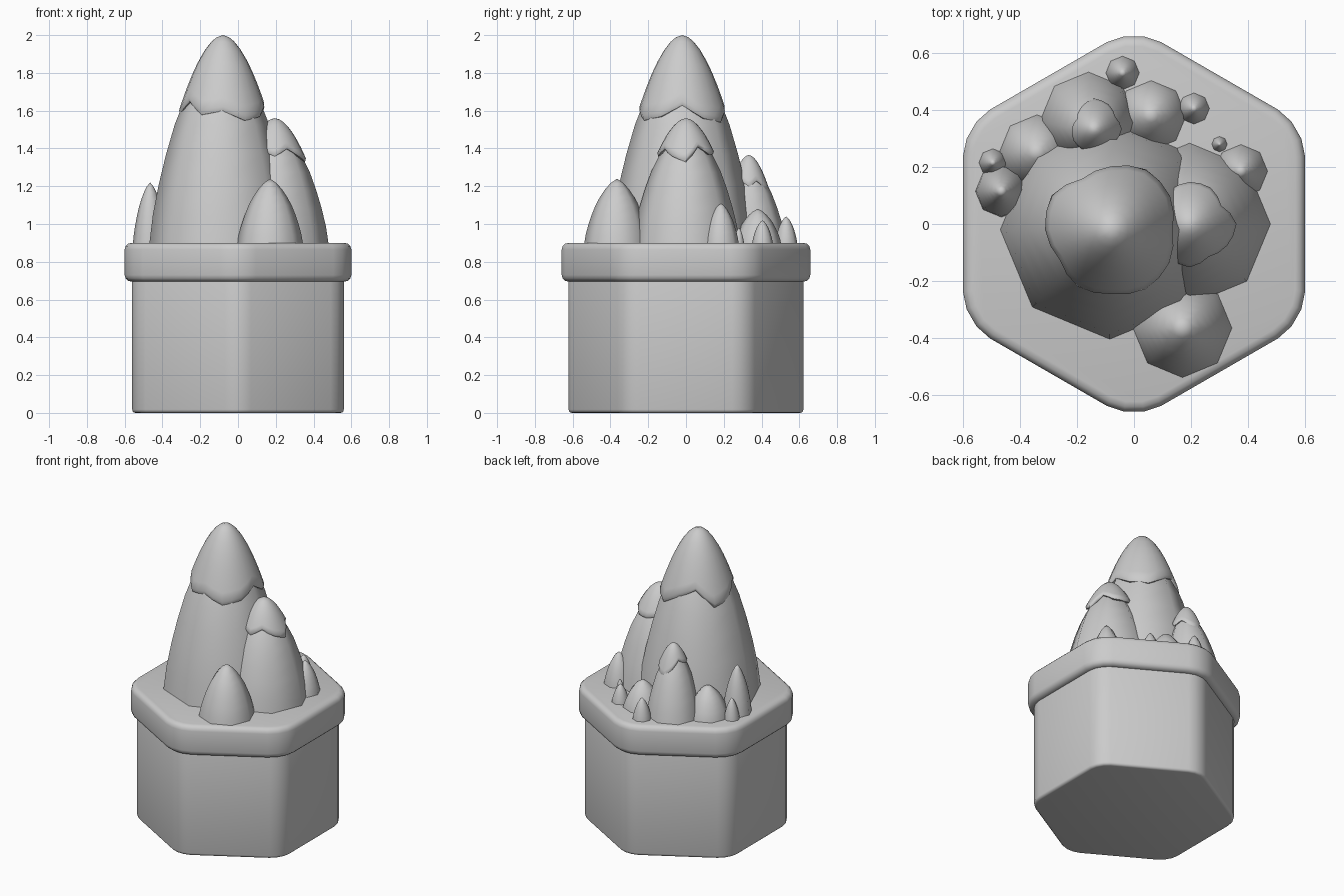
import bpy, bmesh
from math import pi, cos, sin

cube = bpy.data.objects.get("Cube")
if cube:
    bpy.data.objects.remove(cube)

grey = bpy.data.materials.new("plain grey")
grey.use_nodes = True
colour = (0.6, 0.6, 0.6, 1)
grey.diffuse_color = colour
grey.node_tree.nodes["Principled BSDF"].inputs["Base Color"].default_value = colour


def finish(name, bm, angle):
    bmesh.ops.recalc_face_normals(bm, faces=bm.faces)
    mesh = bpy.data.meshes.new(name)
    bm.to_mesh(mesh)
    bm.free()
    mesh.materials.append(grey)
    obj = bpy.data.objects.new(name, mesh)
    bpy.context.collection.objects.link(obj)
    bpy.ops.object.select_all(action="DESELECT")
    obj.select_set(True)
    bpy.context.view_layer.objects.active = obj
    bpy.ops.object.shade_smooth_by_angle(angle=angle)
    return obj


def loft(name, rings, tip, angle):
    """Skin a stack of point rings, closed by a tip above and a flat floor."""
    bm = bmesh.new()
    loops = [[bm.verts.new(p) for p in ring] for ring in rings]
    n = len(loops[0])
    for low, high in zip(loops, loops[1:]):
        for i in range(n):
            j = (i + 1) % n
            bm.faces.new((low[i], low[j], high[j], high[i]))
    bm.faces.new(loops[0])
    apex = bm.verts.new(tip)
    for i in range(n):
        bm.faces.new((loops[-1][i], loops[-1][(i + 1) % n], apex))
    return finish(name, bm, angle)


def hex_block(name, apothem, bottom, top, corner, edge):
    """Hexagonal prism with rounded corners and softened rims."""
    bm = bmesh.new()
    radius = apothem / cos(pi / 6)
    verts = [bm.verts.new((radius * sin(i * pi / 3), radius * cos(i * pi / 3), bottom))
             for i in range(6)]
    face = bm.faces.new(verts)
    out = bmesh.ops.extrude_face_region(bm, geom=[face])
    for v in out["geom"]:
        if isinstance(v, bmesh.types.BMVert):
            v.co.z = top
    upright = [e for e in bm.edges if abs(e.verts[0].co.z - e.verts[1].co.z) > 0.01]
    bmesh.ops.bevel(bm, geom=upright, offset=corner, segments=3, profile=0.5,
                    affect="EDGES")
    rims = [e for e in bm.edges if abs(e.verts[0].co.z - e.verts[1].co.z) < 0.01]
    bmesh.ops.bevel(bm, geom=rims, offset=edge, segments=3, profile=0.5,
                    affect="EDGES")
    return finish(name, bm, pi / 4)


# Height share and radius share of every peak
PEAK = [(0, 1), (0.15, 0.95), (0.3, 0.87), (0.45, 0.77), (0.6, 0.65),
        (0.72, 0.52), (0.84, 0.36), (0.93, 0.2)]
FLOOR = 0.89


def peak(name, x, y, radius, top, lean=(0, 0), sides=8):
    rings = []
    for t, share in PEAK:
        z = FLOOR + t * (top - FLOOR)
        rings.append([(x + lean[0] * t + radius * share * cos(2 * pi * i / sides),
                       y + lean[1] * t + radius * share * sin(2 * pi * i / sides), z)
                      for i in range(sides)])
    return loft(name, rings, (x + lean[0], y + lean[1], top), pi / 3)


def snow_cap(name, x, y, top, width, rim):
    """Dome whose lower rim follows the given heights around the peak."""
    n = 2 * len(rim)
    heights = []
    for a, b in zip(rim, rim[1:] + rim[:1]):
        heights += [a, (a + b) / 2]

    def ring(share, scale=1, drop=0):
        points = []
        for i, low in enumerate(heights):
            depth = share * (top - low)
            r = scale * width * depth ** 0.55
            a = 2 * pi * i / n
            points.append((x + r * cos(a), y + r * sin(a), top - depth - drop))
        return points

    rings = [ring(1, 0.75, -0.01), ring(1, 0.86, 0.012), ring(1, 0.95, 0.012)]
    rings += [ring(s) for s in (0.97, 0.85, 0.7, 0.52, 0.36, 0.2, 0.09, 0.03)]
    return loft(name, rings, (x, y, top), pi / 3)


# Pedestal
hex_block("pedestal", 0.56, 0.0, 0.72, 0.08, 0.018)
hex_block("pedestal_slab", 0.6, 0.695, 0.9, 0.11, 0.035)

# Large peaks with caps
peak("main_peak", -0.085, -0.02, 0.385, 1.95)
snow_cap("main_cap", -0.08, -0.02, 2.0, 0.385,
         [1.64, 1.57, 1.55, 1.62, 1.67, 1.56, 1.59, 1.66, 1.59, 1.61, 1.56, 1.58])
peak("side_peak", 0.195, 0.0, 0.285, 1.53)
snow_cap("side_cap", 0.195, 0.0, 1.56, 0.385,
         [1.34, 1.42, 1.38, 1.38, 1.4, 1.4, 1.4, 1.4, 1.4, 1.37, 1.41, 1.37])
peak("back_peak", -0.16, 0.365, 0.17, 1.34, (0.02, -0.035))
snow_cap("back_cap", -0.14, 0.333, 1.365, 0.275,
         [1.21, 1.24, 1.2, 1.18, 1.23, 1.28, 1.26, 1.25, 1.25, 1.25, 1.25, 1.24])

# Small bare peaks: x, y, radius, top
SMALL = {
    "front_spire": (0.17, -0.365, 0.175, 1.24),
    "right_spire": (-0.465, 0.115, 0.092, 1.22),
    "right_pebble": (-0.495, 0.215, 0.05, 1.04),
    "back_right_spire": (-0.34, 0.25, 0.135, 1.1),
    "back_left_spire": (0.06, 0.38, 0.125, 1.08),
    "left_spire": (0.375, 0.185, 0.095, 1.11),
    "left_pebble": (0.3, 0.28, 0.028, 0.98),
    "back_left_pebble": (0.21, 0.405, 0.056, 1.02),
    "back_pebble": (-0.04, 0.53, 0.06, 1.04),
}
for name, (x, y, radius, top) in SMALL.items():
    peak(name, x, y, radius, top)
